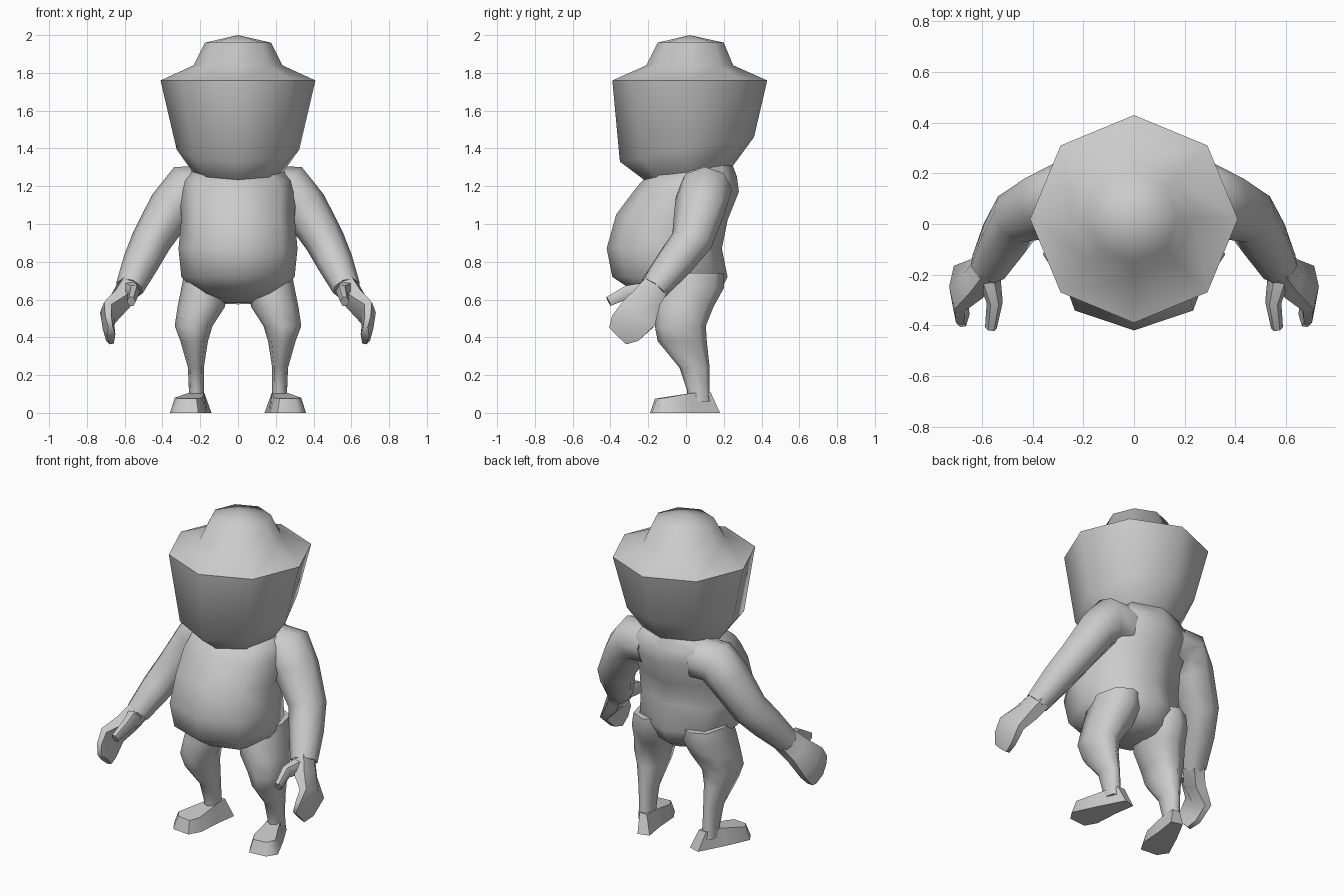
import bpy, bmesh, math
from mathutils import Vector

if "Cube" in bpy.data.objects:
    bpy.data.objects.remove(bpy.data.objects["Cube"])

grey = bpy.data.materials.new("plain grey")
grey.diffuse_color = (0.6, 0.6, 0.6, 1)
grey.use_nodes = True
grey.node_tree.nodes["Principled BSDF"].inputs["Base Color"].default_value = grey.diffuse_color


def loft(name, rings, cap_start=True, cap_end=True):
    """Skin a list of equally long point rings into one smooth object."""
    bm = bmesh.new()
    vs = [[bm.verts.new(p) for p in r] for r in rings]
    n = len(rings[0])
    for a, b in zip(vs, vs[1:]):
        for i in range(n):
            j = (i + 1) % n
            bm.faces.new((a[i], a[j], b[j], b[i]))
    for ring, cap in ((vs[0], cap_start), (vs[-1], cap_end)):
        if cap:
            bm.faces.new(ring)
    bmesh.ops.remove_doubles(bm, verts=bm.verts, dist=0.0005)
    bmesh.ops.recalc_face_normals(bm, faces=bm.faces)
    me = bpy.data.meshes.new(name)
    bm.to_mesh(me)
    bm.free()
    ob = bpy.data.objects.new(name, me)
    bpy.context.collection.objects.link(ob)
    me.materials.append(grey)
    bpy.ops.object.select_all(action='DESELECT')
    ob.select_set(True)
    bpy.context.view_layer.objects.active = ob
    bpy.ops.object.shade_smooth_by_angle(angle=math.radians(62))
    return ob


def flat_ring(rx, y0, y1, z0, z1, cx=0, n=8, square=1.0):
    """Octagon with its corners on the axes; z runs from z0 (front) to z1 (back)."""
    pts = []
    for i in range(n):
        a = 2 * math.pi * i / n
        k = square if i % 2 else 1.0
        s = math.sin(a) * k
        pts.append((cx + rx * math.cos(a) * k, (y0 + y1) / 2 + (y1 - y0) / 2 * s,
                    (z0 + z1) / 2 + (z1 - z0) / 2 * s))
    return pts


def tube_ring(c, direction, wide, rw, rt, n=8):
    """Oval across a limb: rw along the wide direction, rt across it."""
    d = Vector(direction).normalized()
    w = Vector(wide)
    w = (w - d * w.dot(d)).normalized()
    t = d.cross(w)
    return [Vector(c) + w * rw * math.cos(2 * math.pi * (i + .5) / n) * 1.06
            + t * rt * math.sin(2 * math.pi * (i + .5) / n) * 1.06 for i in range(n)]


def limb(name, stations, wide, side, n=8):
    """Tube through (x, y, z, half width, half thickness) stations, flipped by side."""
    c = [Vector(s[:3]) for s in stations]
    rings = []
    for i, s in enumerate(stations):
        d = c[min(i + 1, len(c) - 1)] - c[max(i - 1, 0)]
        rings.append([(p.x * side, p.y, p.z) for p in tube_ring(c[i], d, wide, s[3], s[4], n)])
    return loft(name, rings)


# Bucket head with flared rim and domed crown
loft("head", [flat_ring(*r) for r in (
    (.20, -.19, .21, 1.20, 1.27), (.24, -.23, .25, 1.24, 1.31), (.325, -.35, .36, 1.33, 1.46),
    (.41, -.39, .43, 1.76, 1.76), (.235, -.21, .25, 1.84, 1.84),
    (.175, -.15, .20, 1.96, 1.96), (.0001, .02, .0201, 2.0, 2.0))], cap_end=False)

# Torso with round belly
loft("torso", [flat_ring(rx, y0, y1, z0, z1, square=1.05) for rx, y0, y1, z0, z1 in (
    (.22, -.18, .24, 1.27, 1.33), (.29, -.24, .27, 1.22, 1.25), (.31, -.28, .28, 1.17, 1.17),
    (.30, -.37, .22, 1.05, 1.02), (.315, -.42, .19, .87, .87), (.30, -.39, .22, .72, .72),
    (.21, -.27, .17, .64, .62), (.08, -.10, .10, .585, .575))])

for side, label in ((1, "left"), (-1, "right")):
    # Arm from shoulder to wrist
    limb(label + "_arm", [
        (.16, .11, 1.18, .12, .12), (.28, .10, 1.18, .14, .125), (.35, .075, 1.09, .13, .115),
        (.46, .03, .91, .105, .10), (.515, -.06, .795, .095, .09), (.575, -.17, .66, .075, .07)],
        (0, 1, .5), side)
    # Flat curled mitten hand
    limb(label + "_hand", [
        (.57, -.16, .67, .075, .065), (.62, -.215, .595, .085, .06), (.69, -.255, .52, .115, .04),
        (.685, -.32, .45, .105, .03), (.672, -.36, .41, .07, .022)],
        (0, .83, -.55), side, 6)
    # Thumb
    limb(label + "_thumb", [
        (.575, -.20, .65, .05, .045), (.55, -.31, .64, .038, .03), (.565, -.41, .59, .028, .022)],
        (0, .5, -.8), side, 6)
    # Leg, bulging at the knee and thin at the ankle
    legs = [(.165, .03, .74, .12, .17), (.175, .02, .66, .125, .18), (.195, -.01, .56, .125, .155),
            (.235, -.03, .46, .10, .135), (.232, -.02, .38, .073, .13),
            (.223, .045, .24, .042, .08), (.22, .065, .12, .04, .06), (.22, .07, .06, .04, .06)]
    loft(label + "_leg", [flat_ring(rx, cy - ry, cy + ry, z, z, cx * side, square=1.05)
                          for cx, cy, z, rx, ry in legs])
    # Splayed wedge foot: sole outline and raised top outline
    sole = [(.14, .16), (.21, .18), (.29, .03), (.36, -.12), (.32, -.18), (.21, -.19), (.17, -.12), (.16, .03)]
    top = [(.18, .13, .11), (.23, .13, .11), (.265, .03, .105), (.335, -.11, .08),
           (.305, -.155, .075), (.22, -.165, .075), (.19, -.11, .08), (.18, .03, .105)]
    loft(label + "_foot", [[(x * side, y, 0) for x, y in sole],
                           [(x * side, y, z) for x, y, z in top]])
